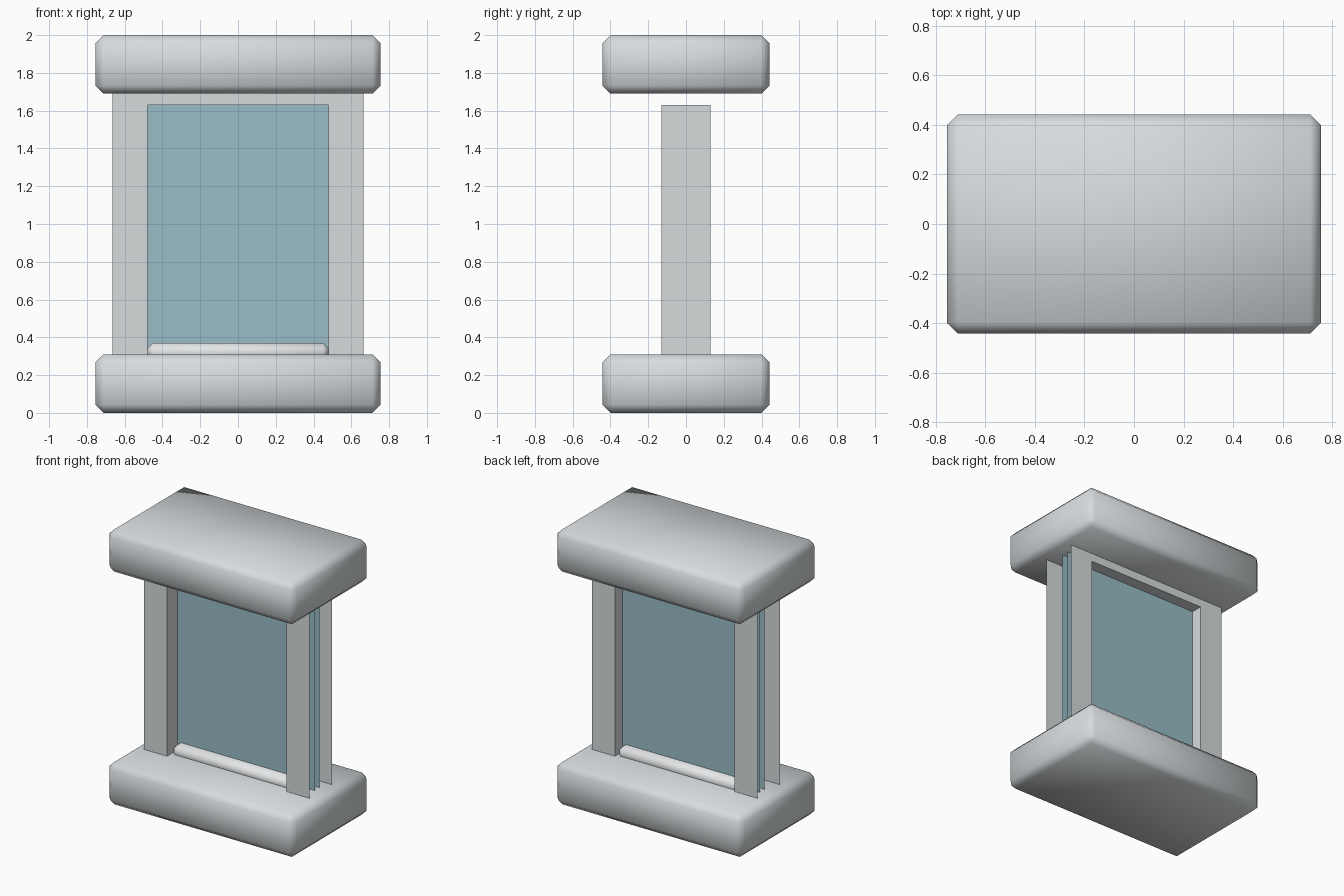
import bpy, bmesh

if "Cube" in bpy.data.objects:
    bpy.data.objects.remove(bpy.data.objects["Cube"])


def material(name, rgb):
    m = bpy.data.materials.new(name)
    m.diffuse_color = (*rgb, 1.0)
    m.use_nodes = True
    m.node_tree.nodes["Principled BSDF"].inputs["Base Color"].default_value = m.diffuse_color
    return m


PALE_GREY = material("pale_grey", (0.68, 0.715, 0.735))
FRAME_GREY = material("frame_grey", (0.68, 0.705, 0.72))
SILL_WHITE = material("sill_white", (0.82, 0.84, 0.85))
GLASS = material("glass_teal", (0.32, 0.515, 0.57))


def add_object(name, bm, mat):
    mesh = bpy.data.meshes.new(name)
    bm.to_mesh(mesh)
    bm.free()
    mesh.materials.append(mat)
    ob = bpy.data.objects.new(name, mesh)
    bpy.context.collection.objects.link(ob)
    return ob


def chamfered_box(name, lo, hi, chamfer, mat):
    """Box between two corners, with chamfered edges and soft shading."""
    bm = bmesh.new()
    bmesh.ops.create_cube(bm, size=1.0)
    for v in bm.verts:
        v.co = [lo[i] if v.co[i] < 0 else hi[i] for i in range(3)]
    bmesh.ops.bevel(bm, geom=bm.edges[:], offset=chamfer, segments=1,
                    affect='EDGES', profile=0.5)
    for f in bm.faces:
        f.smooth = True
    return add_object(name, bm, mat)


def sheets(name, quads, mat):
    """Flat sheets from lists of four corners."""
    bm = bmesh.new()
    for q in quads:
        bm.faces.new([bm.verts.new(p) for p in q])
    return add_object(name, bm, mat)


def facing_y(x0, x1, z0, z1, y, front):
    """Upright rectangle facing the front (-y) or the back (+y)."""
    q = [(x0, y, z0), (x1, y, z0), (x1, y, z1), (x0, y, z1)]
    return q if front else q[::-1]


X_OUT, X_IN, DEPTH = 0.665, 0.48, 0.13
FLOOR, HEAD, CEIL = 0.31, 1.63, 1.69

# Base and top slabs
for name, z0, z1 in (("base_slab", 0.0, FLOOR), ("top_slab", CEIL, 2.0)):
    chamfered_box(name, (-0.755, -0.442, z0), (0.755, 0.442, z1), 0.043, PALE_GREY)

# Frame faces on the front and back: two posts and a lintel each
for name, y, front in (("front_frame", -DEPTH, True), ("back_frame", DEPTH, False)):
    sheets(name, [
        facing_y(-X_OUT, -X_IN, FLOOR, CEIL, y, front),
        facing_y(X_IN, X_OUT, FLOOR, CEIL, y, front),
        facing_y(-X_IN, X_IN, HEAD, CEIL, y, front),
    ], FRAME_GREY)

# Inner lining of the opening: two jambs and the head
D = DEPTH
sheets("opening_lining", [
    [(-X_IN, -D, FLOOR), (-X_IN, D, FLOOR), (-X_IN, D, HEAD), (-X_IN, -D, HEAD)],
    [(X_IN, D, FLOOR), (X_IN, -D, FLOOR), (X_IN, -D, HEAD), (X_IN, D, HEAD)],
    [(-X_IN, -D, HEAD), (-X_IN, D, HEAD), (X_IN, D, HEAD), (X_IN, -D, HEAD)],
], FRAME_GREY)

# Two glass panes
for name, y, front in (("front_pane", -0.01, True), ("back_pane", 0.045, False)):
    sheets(name, [facing_y(-0.625, 0.625, FLOOR, CEIL, y, front)], GLASS)

# Sill bar along the foot of the glass
chamfered_box("sill", (-X_IN, -0.082, 0.27), (X_IN, 0.11, 0.37), 0.03, SILL_WHITE)
